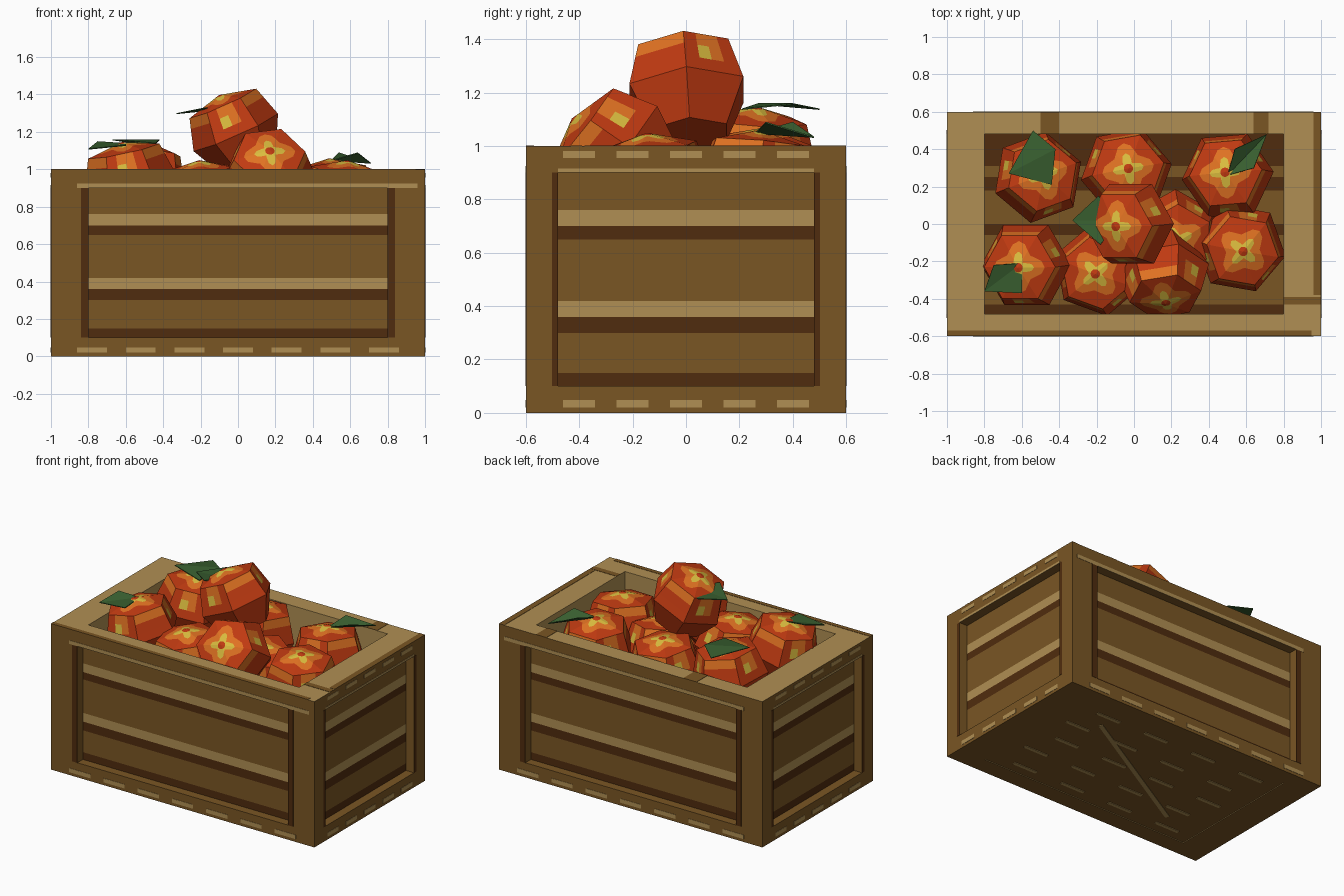
import bpy, math
from mathutils import Matrix, Euler

if "Cube" in bpy.data.objects:
    bpy.data.objects.remove(bpy.data.objects["Cube"])


def lin(c):
    c /= 255
    return c / 12.92 if c <= 0.04045 else ((c + 0.055) / 1.055) ** 2.4


def material(name, r, g, b):
    m = bpy.data.materials.new(name)
    m.diffuse_color = (lin(r), lin(g), lin(b), 1)
    m.use_nodes = True
    m.node_tree.nodes["Principled BSDF"].inputs["Base Color"].default_value = m.diffuse_color
    return m


WOOD = material("mid wood", 122, 86, 36)
LIGHT = material("light wood", 176, 143, 83)
DARK = material("dark wood", 80, 44, 14)
RED = material("red orange", 192, 58, 17)
ORANGE = material("orange", 224, 114, 34)
YELLOW = material("yellow", 218, 188, 62)
LEAF = material("leaf green", 56, 94, 47)


def make(name, verts, faces, mats, idx=None):
    me = bpy.data.meshes.new(name)
    me.from_pydata(verts, [], faces)
    for m in mats:
        me.materials.append(m)
    if idx:
        me.polygons.foreach_set("material_index", idx)
    me.update()
    ob = bpy.data.objects.new(name, me)
    bpy.context.collection.objects.link(ob)
    return ob


def box(name, x, y, z, mat, inner=None, top=None, turn=0):
    """Box from (min, max) pairs; optional colours for the top and the inward face."""
    x, y, z = sorted(x), sorted(y), sorted(z)
    v = [(a, b, c) for c in z for b in y for a in x]
    f = [(0, 2, 3, 1), (4, 5, 7, 6), (0, 1, 5, 4), (2, 6, 7, 3), (0, 4, 6, 2), (1, 3, 7, 5)]
    idx = [0] * 6
    if top:
        idx[1] = 1
    if inner == 'y':
        idx[3 if sum(y) < 0 else 2] = 1
    if inner == 'x':
        idx[5 if sum(x) < 0 else 4] = 1
    ob = make(name, v, f, [mat, LIGHT], idx)
    if turn:
        c = Matrix.Translation((sum(x) / 2, sum(y) / 2, 0))
        ob.data.transform(c @ Matrix.Rotation(turn, 4, 'Z') @ c.inverted())
    return ob


# crate frame: posts and rails
T = 0.004
for sx in (-1, 1):
    for sy in (-1, 1):
        box("corner_post", (sx * .8, sx), (sy * .48, sy * .6), (0, 1), WOOD, top=True)
        # dark painted edges beside the recesses
        px = sx * .8
        box("front_edge_shade", (px, sx * .84), (sy * .6, sy * (.6 + T) - sy * .002), (.1, .9), DARK)
        box("side_edge_shade", (sx, sx * 1.002), (sy * .48, sy * .502), (.1, .9), DARK)

# banded panels, bottom to top
bands = [(.1, .15, DARK), (.15, .3, WOOD), (.3, .36, DARK), (.36, .42, LIGHT),
         (.42, .65, WOOD), (.65, .7, DARK), (.7, .76, LIGHT), (.76, .9, WOOD)]
for s in (-1, 1):
    for z in ((0, .1), (.9, 1)):
        box("long_rail", (-.8, .8), (s * .48, s * .6), z, WOOD, inner='y', top=z[1] == 1)
        box("short_rail", (s * .8, s), (-.48, .48), z, WOOD, inner='x', top=z[1] == 1)
    for a, b, m in bands:
        box("long_panel", (-.8, .8), (s * .48, s * .54), (a, b), m, inner='y')
        box("short_panel", (s * .8, s * .94), (-.48, .48), (a, b), m, inner='x')
    # light highlight lines and dashes on the rails
    box("long_rail_line", (-.86, .96), (s * .6, s * .602), (.9, .925), LIGHT)
    box("short_rail_line", (s, s * 1.002), (-.48, .48), (.9, .915), LIGHT)
    for i in range(7):
        c = -.78 + i * .26
        box("long_rail_dash", (c - .08, c + .08), (s * .6, s * .602), (.02, .048), LIGHT)
    for i in range(5):
        c = -.4 + i * .2
        box("short_rail_dash", (s, s * 1.002), (c - .06, c + .06), (.02, .048), LIGHT)
        box("short_rail_top_dash", (s, s * 1.002), (c - .06, c + .06), (.955, .98), LIGHT)

# darker worn patches on the top rim
for x, y in [((-1, .95), (-.6, -.57)), ((-.5, -.4), (.48, .6)), ((.64, .72), (.48, .6)),
             ((.96, 1), (-.38, .6)), ((.8, 1), (-.43, -.39))]:
    box("rim_patch", x, y, (1, 1.002), WOOD)

# underside boards with light dashes, and the inner floor
box("underside", (-.8, .8), (-.48, .48), (T, .1), WOOD)
for r in range(5):
    for i in range(4):
        cx, cy = -.6 + i * .38 + (r % 2) * .08, -.4 + r * .2
        box("underside_dash", (cx - .09, cx + .09), (cy - .012, cy + .012), (0, T + .001), LIGHT)
box("underside_brace_line", (-.6, .6), (-.015, .015), (0, T + .001), LIGHT, turn=math.radians(30))
box("inner_floor", (-.8, .8), (-.48, .48), (.66, .7), WOOD)
for a, b in ((.31, .48), (.18, .25), (-.06, 0), (-.48, -.43)):
    box("floor_shade", (-.8, .8), (a, b), (.7, .703), DARK)


# fruit: six-sided body with a four-petal mark on the crown
def fruit(name, loc, lean_x, lean_y, spin, size=1):
    n = 24
    cap = .195
    verts, faces, idx = [(0, 0, .2)], [], []

    def hexr(t):
        return math.cos(math.pi / 6) / math.cos(t % (math.pi / 3) - math.pi / 6)

    def ring(fn):
        for k in range(n):
            t = 2 * math.pi * k / n
            r, z = fn(t)
            verts.append((r * math.cos(t), r * math.sin(t), z))

    def crown(rad):
        return lambda t: (rad(t), .2 - .05 * rad(t) / (cap * hexr(t)))

    ring(crown(lambda t: .025))
    ring(crown(lambda t: .06 + .025 * math.cos(4 * t)))
    ring(crown(lambda t: .115 + .025 * math.cos(4 * t)))
    for r, z in ((cap, .15), (.212, .095), (.23, .035), (.247, -.02), (.16, -.19)):
        ring(lambda t: (r * hexr(t), z))
    verts.append((0, 0, -.19))
    base = [0, 2, 1, 0, 0, 0, 0, 0]          # red, orange, yellow by ring
    for k in range(n):
        q = (k + 1) % n
        faces.append((0, 1 + k, 1 + q))
        idx.append(0)
        for j in range(7):
            a, b = 1 + j * n, 1 + (j + 1) * n
            faces.append((a + k, b + k, b + q, a + q))
            c = base[j + 1]
            face, col = k // 4, k % 4
            if face % 2 == 0 and col in (1, 2) and j in (3, 4):
                c = 2 if j == 4 and col == 1 else 1
            if face % 2 == 1 and j == 3:
                c = 1
            idx.append(c)
        faces.append((1 + 7 * n + q, 1 + 7 * n + k, 1 + 8 * n))
        idx.append(0)
    # first ring outside the dot is yellow, the next orange
    idx = [({0: 2, 1: 1}.get(i % 9 - 1, c) if i % 9 in (1, 2) else c) for i, c in enumerate(idx)]
    ob = make(name, verts, faces, [RED, ORANGE, YELLOW], idx)
    rot = Euler((math.radians(lean_x), math.radians(lean_y), 0)).to_matrix().to_4x4()
    ob.data.transform(Matrix.Translation(loc) @ rot @ Matrix.Rotation(math.radians(spin), 4, 'Z')
                      @ Matrix.Scale(size, 4))


for i, (loc, lx, ly, sp) in enumerate([
        ((-.51, .25, .95), -4, 8, 20), ((-.58, -.22, .95), 4, -12, 0),
        ((-.19, -.25, .85), 5, -5, 40), ((-.04, .28, .87), -5, 3, 10),
        ((.5, .26, .86), -5, -4, 5), ((.57, -.13, .85), 5, 4, 50),
        ((.16, -.27, .98), 52, 5, 15), ((.22, -.06, .8), 10, 5, 30),
        ((-.02, 0, 1.215), 4, -24, 0)]):
    fruit("fruit_%d" % (i + 1), loc, lx, ly, sp)

# leaves
for pts in [
        [(-.67, .27, 1.16), (-.44, .21, 1.14), (-.42, .4, 1.16), (-.54, .5, 1.14)],
        [(.5, .26, 1.05), (.64, .3, 1.09), (.71, .48, 1.035), (.54, .4, 1.09)],
        [(-.8, -.36, 1.11), (-.6, -.37, 1.13), (-.6, -.21, 1.14), (-.75, -.22, 1.15)],
        [(-.33, .02, 1.3), (-.18, -.11, 1.33), (-.08, .02, 1.325), (-.19, .15, 1.32)]]:
    leaf = make("leaf", pts, [(0, 1, 2), (0, 2, 3)], [LEAF])
    s = leaf.modifiers.new("thickness", 'SOLIDIFY')
    s.thickness = .005
